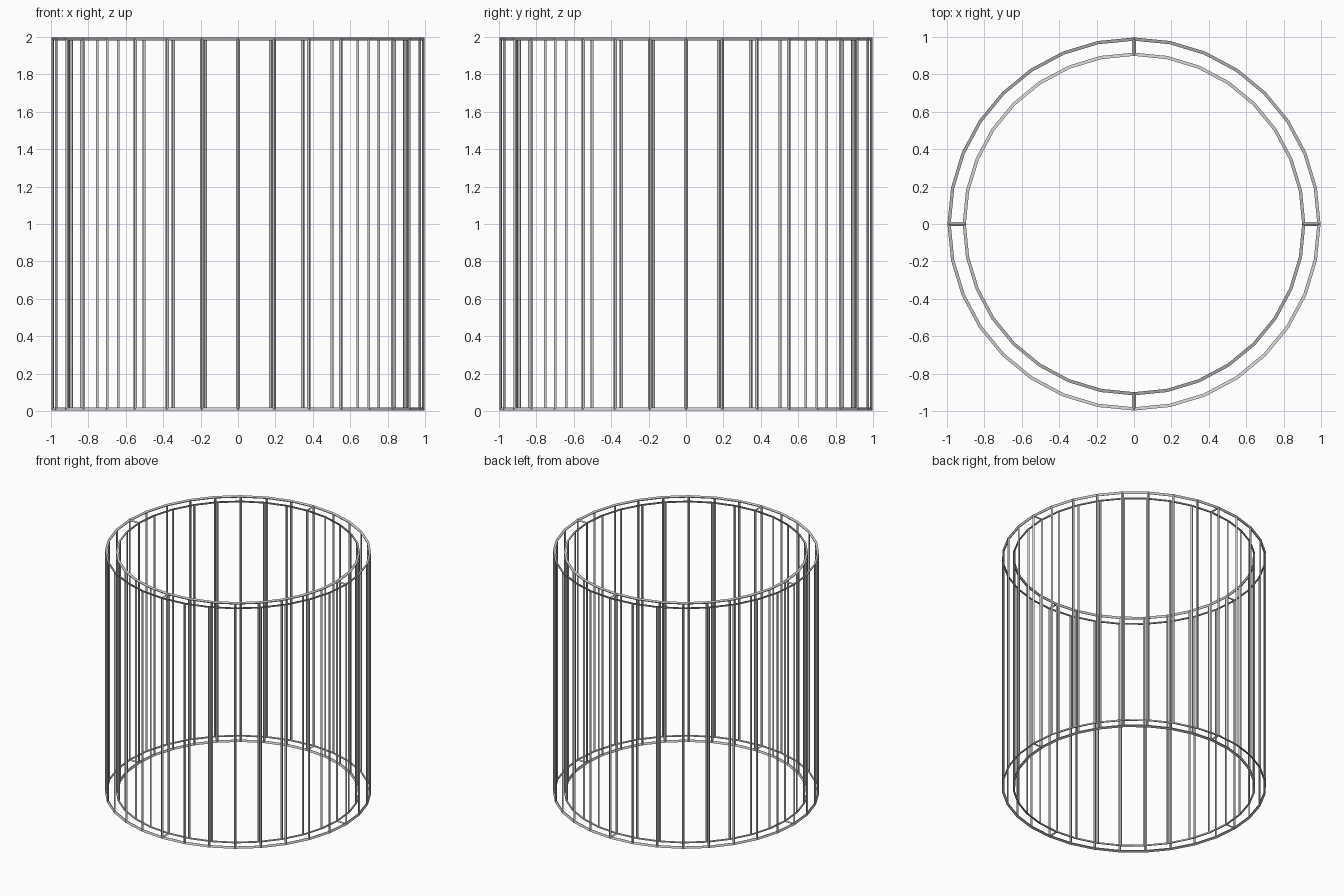
import bpy, bmesh, math

if "Cube" in bpy.data.objects:
    bpy.data.objects.remove(bpy.data.objects["Cube"])

SIDES, R_OUT, R_IN, Z0, Z1 = 32, 0.99, 0.906, 0.01, 1.99

bm = bmesh.new()


def ring(r, z):
    return [bm.verts.new((r * math.cos(math.tau * i / SIDES),
                          r * math.sin(math.tau * i / SIDES), z)) for i in range(SIDES)]


ob, ot = ring(R_OUT, Z0), ring(R_OUT, Z1)
ib, it = ring(R_IN, Z0), ring(R_IN, Z1)

# outer and inner walls
for i in range(SIDES):
    j = (i + 1) % SIDES
    bm.faces.new((ob[i], ob[j], ot[j], ot[i]))
    bm.faces.new((ib[j], ib[i], it[i], it[j]))

# rims in four quarter pieces, so only four radial struts appear
Q = SIDES // 4
for k in range(4):
    idx = [(k * Q + n) % SIDES for n in range(Q + 1)]
    bm.faces.new([ot[i] for i in idx] + [it[i] for i in reversed(idx)])
    bm.faces.new([ib[i] for i in idx] + [ob[i] for i in reversed(idx)])

bmesh.ops.recalc_face_normals(bm, faces=bm.faces)
mesh = bpy.data.meshes.new("cage_frame")
bm.to_mesh(mesh)
bm.free()
cage = bpy.data.objects.new("cage_frame", mesh)
bpy.context.collection.objects.link(cage)

# thin bars along every edge
wire = cage.modifiers.new("bars", 'WIREFRAME')
wire.thickness = 0.02
wire.offset = 0
wire.use_even_offset = True
wire.use_replace = True
